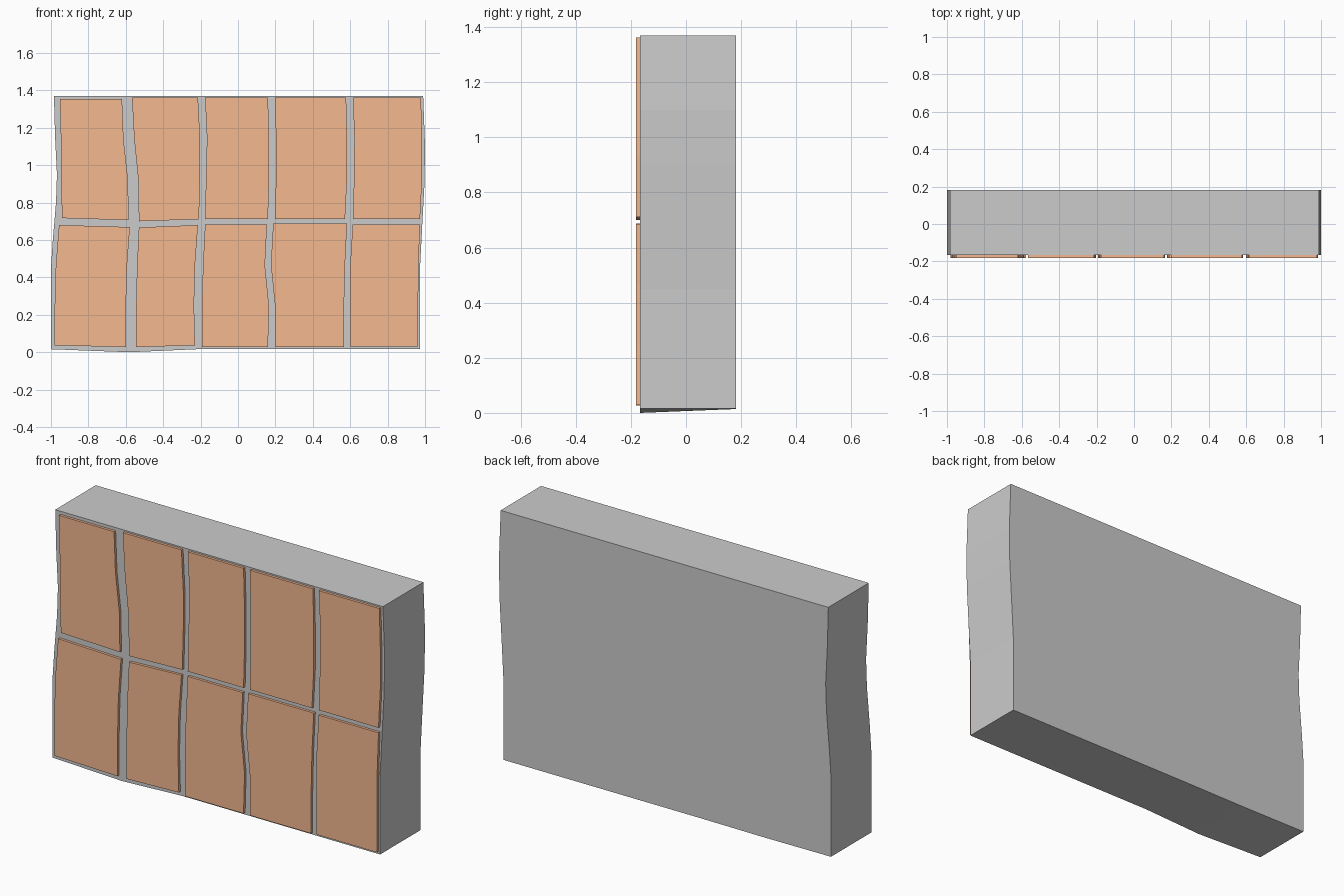
import bpy, bmesh

FRONT, BACK, FACE = -0.167, 0.181, -0.181

orange = bpy.data.materials.new("orange_panel")
orange.diffuse_color = (0.9, 0.48, 0.28, 1)


def prism(name, front, back, y0, y1, mat=None):
    """Solid between two matching x/z outlines at depths y0 and y1."""
    bm = bmesh.new()
    a = [bm.verts.new((x, y0, z)) for x, z in front]
    b = [bm.verts.new((x, y1, z)) for x, z in back]
    n = len(a)
    bm.faces.new(a)
    bm.faces.new(b[::-1])
    for i in range(n):
        j = (i + 1) % n
        bm.faces.new((a[j], a[i], b[i], b[j]))
    bmesh.ops.recalc_face_normals(bm, faces=bm.faces)
    me = bpy.data.meshes.new(name)
    bm.to_mesh(me)
    bm.free()
    ob = bpy.data.objects.new(name, me)
    bpy.context.collection.objects.link(ob)
    if mat:
        me.materials.append(mat)
    return ob


# Wavy-sided block; the front lower edge sags a little, the back one is level
right = [(0.973, 0.016), (0.973, 0.45), (0.985, 0.68), (0.997, 0.9), (1.0, 1.1), (0.99, 1.37)]
left = [(-0.984, 1.37), (-0.978, 1.15), (-0.968, 0.95), (-0.973, 0.8), (-0.99, 0.6),
        (-1.0, 0.45), (-1.0, 0.016)]
sag = [(-0.58, 0.0), (-0.22, 0.016)]
outline = right + left + sag
prism("block", outline, [(x, max(z, 0.014)) for x, z in outline], FRONT, BACK)

# Panels: left edge x and right edge x (bottom to top), then corner heights
# bottom-left, bottom-right, top-left, top-right
lower = [
    ((-.98, -.98, -.974, -.957), (-.599, -.599, -.594, -.578), (.037, .027, .68, .669)),
    ((-.545, -.545, -.54, -.53), (-.23, -.235, -.23, -.214), (.027, .037, .667, .68)),
    ((-.193, -.193, -.187, -.176), (.16, .166, .144, .155), (.027, .027, .684, .684)),
    ((.198, .198, .176, .188), (.567, .567, .572, .583), (.027, .027, .687, .687)),
    ((.599, .599, .6, .613), (.963, .963, .965, .973), (.03, .03, .684, .684)),
]
upper = [
    ((-.94, -.947, -.947, -.952), (-.585, -.588, -.612, -.62), (.717, .706, 1.353, 1.353)),
    ((-.53, -.533, -.555, -.567), (-.209, -.203, -.203, -.214), (.70, .711, 1.362, 1.362)),
    ((-.176, -.171, -.166, -.176), (.16, .166, .166, .16), (.711, .711, 1.362, 1.362)),
    ((.198, .203, .203, .198), (.572, .583, .583, .578), (.711, .711, 1.362, 1.362)),
    ((.615, .62, .622, .615), (.973, .984, .984, .978), (.711, .711, 1.362, 1.362)),
]
for row, panels in (("lower", lower), ("upper", upper)):
    for i, (lx, rx, (bl, br, tl, tr)) in enumerate(panels, 1):
        pts = [(x, br + (tr - br) * k / 3) for k, x in enumerate(rx)]
        pts += [(x, bl + (tl - bl) * k / 3) for k, x in enumerate(lx)][::-1]
        prism(f"{row}_panel_{i}", pts, pts, FACE, FRONT + 0.001, orange)
